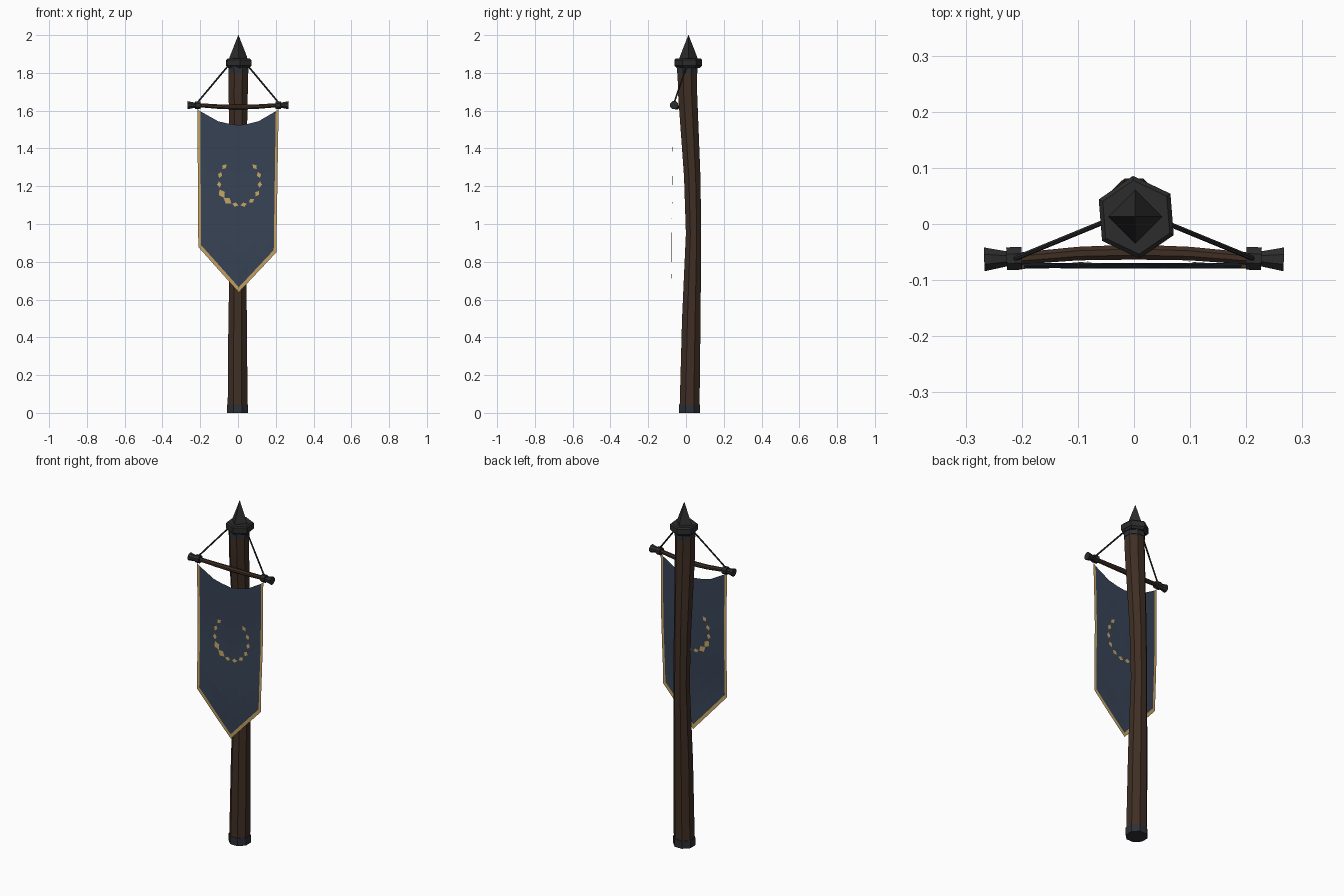
import bpy, bmesh, math
from mathutils import Vector

if "Cube" in bpy.data.objects:
    bpy.data.objects.remove(bpy.data.objects["Cube"])


def material(name, rgb):
    m = bpy.data.materials.new(name)
    m.diffuse_color = (*rgb, 1)
    m.use_nodes = True
    m.node_tree.nodes["Principled BSDF"].inputs["Base Color"].default_value = m.diffuse_color
    return m


WOOD = material("dark wood", (0.050, 0.028, 0.018))
IRON = material("black iron", (0.025, 0.025, 0.025))
BAND = material("blue grey band", (0.026, 0.029, 0.036))
CLOTH = material("slate blue cloth", (0.038, 0.056, 0.090))
GOLD = material("gold trim", (0.56, 0.37, 0.13))


def finish(name, bm, mats):
    me = bpy.data.meshes.new(name)
    bm.to_mesh(me)
    bm.free()
    for m in mats:
        me.materials.append(m)
    ob = bpy.data.objects.new(name, me)
    bpy.context.collection.objects.link(ob)
    return ob


def tube(name, rings, sides, mat, turn=0.0):
    """Loft through (centre, radius) rings; each ring faces the overall axis."""
    axis = (Vector(rings[-1][0]) - Vector(rings[0][0])).normalized()
    up = Vector((0, 1, 0)) if abs(axis.y) < 0.9 else Vector((0, 0, 1))
    a = up.cross(axis).normalized()
    b = axis.cross(a)
    bm = bmesh.new()
    loops = []
    for c, r in rings:
        loops.append([bm.verts.new(Vector(c) + r * (math.cos(t) * a + math.sin(t) * b))
                      for t in (turn + 2 * math.pi * i / sides for i in range(sides))])
    for lo, hi in zip(loops, loops[1:]):
        for i in range(sides):
            j = (i + 1) % sides
            bm.faces.new((lo[i], lo[j], hi[j], hi[i]))
    bm.faces.new(loops[0][::-1])
    bm.faces.new(loops[-1])
    return finish(name, bm, [mat])


# Bowed pole with bands at both ends
E = math.pi / 8
tube("pole", [((-0.002, 0.019, 0.03), 0.057), ((-0.002, 0.028, 0.5), 0.053),
              ((0, 0.040, 0.95), 0.044), ((0, 0.033, 1.25), 0.047),
              ((0.001, 0.008, 1.7), 0.055), ((0.002, 0.006, 1.83), 0.055)], 8, WOOD, E)
tube("bottom_band", [((-0.002, 0.019, 0), 0.060), ((-0.002, 0.019, 0.045), 0.060)], 8, BAND, E)
tube("top_band", [((0.002, 0.006, 1.80), 0.058), ((0.002, 0.006, 1.84), 0.058)], 8, BAND, E)

# Hexagonal cap and four-sided spike
cap = [(1.826, 0.062), (1.838, 0.074), (1.868, 0.074), (1.876, 0.066)]
tube("cap", [((0.004, 0.012, z), r) for z, r in cap], 6, IRON, math.pi / 2 + 0.08)
tube("spike", [((0.002, 0.013, 1.865), 0.050), ((0.002, 0.013, 1.885), 0.046),
               ((0.002, 0.013, 2.0), 0.0008)], 4, IRON)

# Slightly sagging crossbar
tube("crossbar", [((x, -0.062 + 0.012 * (1 - (x / 0.21) ** 2), 1.629 - 0.010 * (1 - (x / 0.21) ** 2)),
                   0.0115 + 0.003 * (1 - abs(x) / 0.21))
                  for x in (-0.21, -0.1, 0, 0.1, 0.21)], 8, WOOD, E)

# Crossbar collars, flared ends and ropes
for s, side in ((-1, "left"), (1, "right")):
    tube(side + "_collar", [((s * 0.200, -0.061, 1.629), 0.022),
                            ((s * 0.227, -0.062, 1.629), 0.022)], 8, IRON, E)
    tube(side + "_end_cap", [((s * 0.224, -0.062, 1.629), 0.014),
                             ((s * 0.267, -0.063, 1.629), 0.023)], 8, IRON, E)
    tube(side + "_rope", [((s * 0.213, -0.062, 1.645), 0.0045),
                          ((s * 0.050, 0.005, 1.840), 0.0045)], 6, IRON)


def cloth_y(z):
    """Gentle billow of the cloth from bottom to top."""
    pts = [(0.6, -0.069), (0.74, -0.077), (0.9, -0.080), (1.1, -0.073),
           (1.25, -0.069), (1.4, -0.070), (1.65, -0.074)]
    for (z0, y0), (z1, y1) in zip(pts, pts[1:]):
        if z <= z1:
            return y0 + (y1 - y0) * (z - z0) / (z1 - z0)
    return pts[-1][1]


# Banner sheet: outer columns and lowest row are the gold border
us = [-1, -0.93, -0.5, -0.25, 0, 0.25, 0.5, 0.93, 1]
tops = [1.61, 1.597, 1.544, 1.531, 1.523, 1.531, 1.544, 1.597, 1.61]
rows = 10
bm = bmesh.new()
grid = []
for u, top in zip(us, tops):
    low = 0.638 + (0.240 if u < 0 else 0.212) * abs(u)
    zs = [top + (low + 0.027 - top) * i / rows for i in range(rows + 1)] + [low]
    col = []
    for z in zs:
        k = (1.61 - z) / 0.75
        half = 0.215 - (0.005 if u < 0 else 0.012) * min(k, 1)
        shift = 0.004 * max(0, 1 - abs(u))
        col.append(bm.verts.new((u * half + shift, cloth_y(z), z)))
    grid.append(col)
for i in range(len(us) - 1):
    for j in range(rows + 1):
        f = bm.faces.new((grid[i][j], grid[i][j + 1], grid[i + 1][j + 1], grid[i + 1][j]))
        f.material_index = 1 if i in (0, len(us) - 2) or j == rows else 0
finish("banner", bm, [CLOTH, GOLD])

# Broken wreath emblem: small diamond leaves on both faces of the cloth
bm = bmesh.new()
leaves = 12
for n in range(leaves):
    t = math.radians(138 + 264 * n / (leaves - 1))
    c = Vector((0.008 + 0.108 * math.cos(t), 0, 1.222 + 0.122 * math.sin(t)))
    along = Vector((-math.sin(t), 0, math.cos(t)))
    out = Vector((math.cos(t), 0, math.sin(t)))
    size = 1.5 if n in (3, 4) else 1.0
    for off in (-0.002, 0.002):
        vs = []
        for d in (along * 0.017, out * 0.012, along * -0.017, out * -0.012):
            p = c + d * size
            p.y = cloth_y(p.z) + off
            vs.append(bm.verts.new(p))
        bm.faces.new(vs if off > 0 else vs[::-1])
finish("wreath_emblem", bm, [GOLD])

# Consistent outward normals on the closed parts
for ob in bpy.data.objects:
    if ob.name not in ("banner", "wreath_emblem"):
        b = bmesh.new()
        b.from_mesh(ob.data)
        bmesh.ops.recalc_face_normals(b, faces=b.faces)
        b.to_mesh(ob.data)
        b.free()
